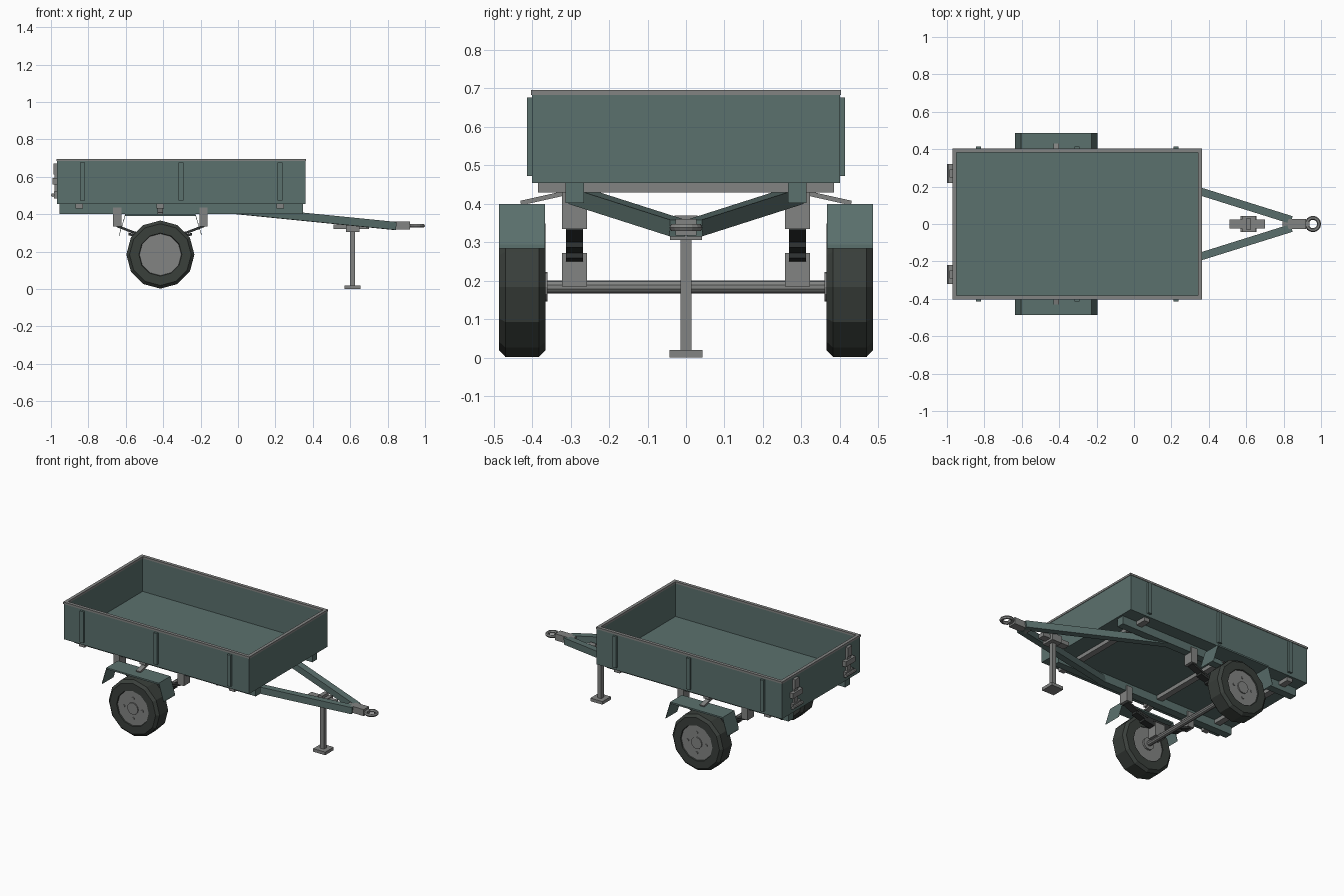
import bpy, bmesh, math
from mathutils import Vector, Matrix

if "Cube" in bpy.data.objects:
    bpy.data.objects.remove(bpy.data.objects["Cube"])


def material(name, col):
    m = bpy.data.materials.new(name)
    m.diffuse_color = (*col, 1)
    m.use_nodes = True
    m.node_tree.nodes["Principled BSDF"].inputs["Base Color"].default_value = m.diffuse_color
    return m


GREEN = material("green_paint", (0.105, 0.165, 0.155))
STEEL = material("grey_steel", (0.225, 0.23, 0.225))
RUBBER = material("tyre_rubber", (0.042, 0.05, 0.044))
DARK = material("spring_black", (0.03, 0.034, 0.033))


def finish(name, bm, mat):
    bmesh.ops.recalc_face_normals(bm, faces=bm.faces)
    me = bpy.data.meshes.new(name)
    bm.to_mesh(me)
    bm.free()
    me.materials.append(mat)
    ob = bpy.data.objects.new(name, me)
    bpy.context.collection.objects.link(ob)
    return ob


def box(name, x, y, z, mat):
    """Box from (min, max) pairs."""
    bm = bmesh.new()
    c = [(a + b) / 2 for a, b in (x, y, z)]
    s = [abs(b - a) for a, b in (x, y, z)]
    bmesh.ops.create_cube(bm, size=1, matrix=Matrix.Translation(c) @ Matrix.Diagonal((*s, 1)))
    return finish(name, bm, mat)


def beam(name, a, b, w, h, mat):
    """Rectangular bar from a to b, kept upright."""
    a, b = Vector(a), Vector(b)
    d = (b - a).normalized()
    side = Vector((0, 0, 1)).cross(d).normalized()
    up = d.cross(side)
    rot = Matrix((d, side, up)).transposed().to_4x4()
    bm = bmesh.new()
    bmesh.ops.create_cube(bm, size=1, matrix=Matrix.Translation((a + b) / 2) @ rot
                          @ Matrix.Diagonal(((b - a).length, w, h, 1)))
    return finish(name, bm, mat)


def lathe_y(name, profile, cx, cz, n, mat, sy=1, closed=False):
    """Revolve (radius, y) points about an axis parallel to y; vertex at bottom."""
    bm = bmesh.new()
    rings = [[bm.verts.new((cx + r * math.sin(2 * math.pi * i / n), y * sy,
                            cz - r * math.cos(2 * math.pi * i / n))) for i in range(n)]
             for r, y in profile]
    pairs = list(zip(rings, rings[1:])) + ([(rings[-1], rings[0])] if closed else [])
    for p, q in pairs:
        for i in range(n):
            j = (i + 1) % n
            bm.faces.new((p[i], p[j], q[j], q[i]))
    if not closed:
        bm.faces.new(rings[0])
        bm.faces.new(rings[-1])
    return finish(name, bm, mat)


def strip(name, pts, y0, y1, t, mat):
    """Bent plate: xz polyline of thickness t, spanning y0..y1."""
    bm = bmesh.new()
    outline = list(pts) + [(x, z - t) for x, z in reversed(pts)]
    f = bm.faces.new([bm.verts.new((x, y0, z)) for x, z in outline])
    g = bmesh.ops.extrude_face_region(bm, geom=[f])
    bmesh.ops.translate(bm, vec=(0, y1 - y0, 0),
                        verts=[v for v in g["geom"] if isinstance(v, bmesh.types.BMVert)])
    return finish(name, bm, mat)


AX, AZ = -0.415, 0.184          # wheel centre
X0, X1, Y, T = -0.968, 0.36, 0.40, 0.015

# cargo box: floor, walls and steel rim
box("floor", (X0, X1), (-Y, Y), (0.454, 0.468), GREEN)
box("rear_wall", (X0, X0 + T), (-Y, Y), (0.455, 0.685), GREEN)
box("front_wall", (X1 - T, X1), (-Y, Y), (0.455, 0.685), GREEN)
R = 0.018
box("rim_rear", (X0 - .003, X0 + R), (-Y - .003, Y + .003), (0.683, 0.696), STEEL)
box("rim_front", (X1 - R, X1 + .003), (-Y - .003, Y + .003), (0.683, 0.696), STEEL)

# cross members
for i, x in enumerate((-0.85, AX, 0.225)):
    box(f"cross_member_{i}", (x - 0.02, x + 0.02), (-0.385, 0.385), (0.43, 0.455), STEEL)

# axle
lathe_y("axle", [(0.017, -0.37), (0.017, 0.37)], AX, AZ, 10, STEEL)

for s, side in ((-1, "right"), (1, "left")):
    box(f"{side}_wall", (X0, X1), (s * (Y - T), s * Y), (0.455, 0.685), GREEN)
    box(f"{side}_rim", (X0, X1), (s * (Y - R), s * (Y + .003)), (0.683, 0.696), STEEL)
    for i, x in enumerate((-0.832, -0.304, 0.224)):
        box(f"{side}_stake_{i}", (x - .013, x + .013), (s * Y, s * 0.414), (0.473, 0.676), GREEN)

    # chassis rail and drawbar arm
    box(f"{side}_rail", (-0.955, 0.347), (s * 0.265, s * 0.314), (0.402, 0.455), GREEN)
    beam(f"{side}_drawbar", (0.0, s * 0.285, 0.421), (0.84, s * 0.022, 0.337), 0.042, 0.043, GREEN)

    # spring hangers, leaf spring and axle clamp
    for n, x in (("rear", -0.645), ("front", -0.185)):
        box(f"{side}_{n}_hanger", (x - .022, x + .022), (s * .258, s * .322), (0.335, 0.435), STEEL)
    for k, (half, top) in enumerate(((0.235, 0.345), (0.17, 0.301), (0.11, 0.273))):
        mid = 0.288 - 0.013 * k
        pts = [(AX + half * u, mid + (top - mid) * u * u) for u in (-1, -.6, -.25, .25, .6, 1)]
        strip(f"{side}_leaf_{k}", pts, s * .268, s * .312, 0.014, DARK)
    box(f"{side}_axle_clamp", (AX - .035, AX + .035), (s * .258, s * .322), (0.185, 0.272), STEEL)

    # mudguard and its stay
    strip(f"{side}_mudguard", [(-0.635, 0.294), (-0.603, 0.4), (-0.227, 0.4), (-0.195, 0.294)],
          s * 0.367, s * 0.486, 0.01, GREEN)
    beam(f"{side}_mudguard_stay", (AX, s * 0.30, 0.431), (AX, s * 0.43, 0.402), 0.03, 0.012, STEEL)

    # wheel: tyre, disc, hub, bolts
    lathe_y(f"{side}_tyre", [(0.11, .366), (0.165, .366), (0.182, .382), (0.182, .470),
                             (0.165, .486), (0.115, .486), (0.11, .476)],
            AX, AZ, 12, RUBBER, s, closed=True)
    lathe_y(f"{side}_wheel_disc", [(0.113, .372), (0.113, .480)], AX, AZ, 12, STEEL, s)
    lathe_y(f"{side}_hub", [(0.038, .36), (0.038, .487)], AX, AZ, 12, STEEL, s)
    for k in range(4):
        a = math.pi / 2 * k
        lathe_y(f"{side}_wheel_bolt_{k}", [(0.009, .478), (0.009, .485)],
                AX + .066 * math.cos(a), AZ + .066 * math.sin(a), 6, STEEL, s)

    # tailgate latch
    c = s * 0.27
    box(f"{side}_latch_strap", (-0.98, X0), (c - .018, c + .018), (0.485, 0.672), STEEL)
    box(f"{side}_latch_head", (-0.987, X0), (c - .022, c + .022), (0.612, 0.672), STEEL)
    box(f"{side}_latch_plate", (-0.992, X0), (c - .05, c + .05), (0.56, 0.594), STEEL)
    box(f"{side}_latch_base", (-0.985, X0), (c - .04, c + .04), (0.485, 0.52), STEEL)
    lathe_y(f"{side}_latch_pin", [(0.01, c - .05), (0.01, c + .05)], -0.99, 0.502, 8, STEEL)

# coupling: socket, neck and towing eye
box("coupling_socket", (0.795, 0.92), (-0.027, 0.027), (0.318, 0.36), STEEL)
box("coupling_neck", (0.915, 0.938), (-0.014, 0.014), (0.329, 0.347), STEEL)
bpy.ops.mesh.primitive_torus_add(major_radius=0.033, minor_radius=0.0105, major_segments=16,
                                 minor_segments=6, location=(0.9565, 0, 0.338))
eye = bpy.context.object
eye.name = "towing_eye"
eye.data.materials.append(STEEL)

# prop stand
box("stand_bracket", (0.51, 0.70), (-0.024, 0.024), (0.32, 0.346), STEEL)
box("stand_collar", (0.578, 0.65), (-0.042, 0.042), (0.306, 0.352), STEEL)
box("stand_cap", (0.598, 0.626), (-0.03, 0.03), (0.35, 0.37), STEEL)
box("stand_leg", (0.598, 0.626), (-0.014, 0.014), (0.015, 0.31), STEEL)
box("stand_foot", (0.569, 0.655), (-0.043, 0.043), (0.0, 0.02), STEEL)
